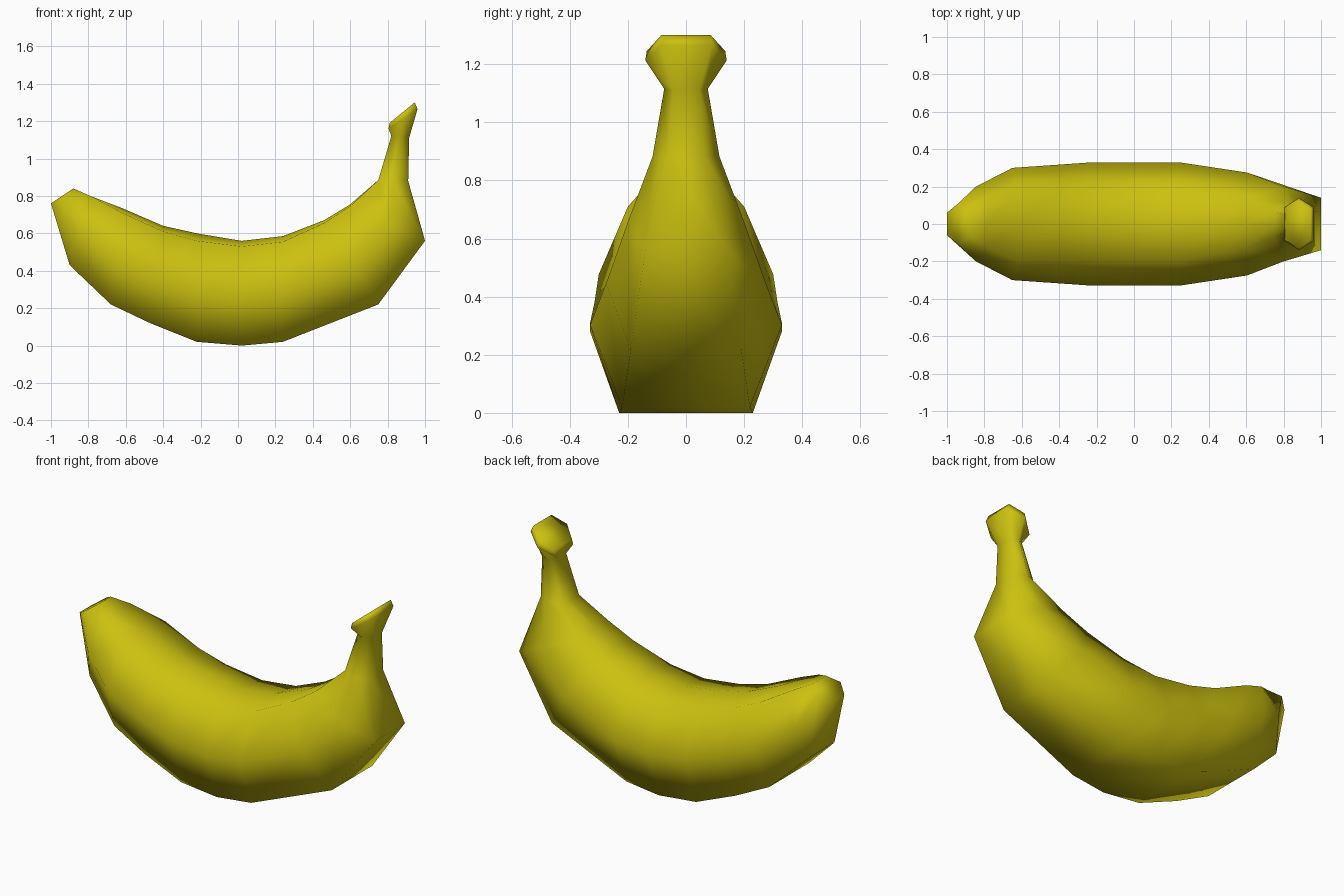
import bpy, bmesh

# Cross-sections from blossom tip to stalk:
# (outer x, z, half width), (inner x, z, half width), side half width, inner ridge height
rings = [
    ((-1.00, 0.76, 0.06), (-0.88, 0.84, 0.06), 0.11, 0.0),
    ((-0.90, 0.43, 0.11), (-0.79, 0.80, 0.12), 0.20, 0.0),
    ((-0.68, 0.22, 0.19), (-0.62, 0.735, 0.20), 0.30, 0.025),
    ((-0.47, 0.12, 0.21), (-0.40, 0.64, 0.20), 0.315, 0.03),
    ((-0.22, 0.02, 0.22), (-0.22, 0.60, 0.20), 0.33, 0.04),
    ((0.02, 0.00, 0.23), (0.02, 0.56, 0.20), 0.33, 0.03),
    ((0.24, 0.02, 0.22), (0.24, 0.585, 0.20), 0.33, 0.03),
    ((0.75, 0.22, 0.19), (0.46, 0.67, 0.16), 0.275, 0.015),
    ((1.00, 0.56, 0.14), (0.60, 0.755, 0.13), 0.20, 0.01),
    ((0.91, 0.88, 0.065), (0.75, 0.885, 0.065), 0.115, 0.0),
    ((0.915, 1.11, 0.045), (0.82, 1.12, 0.045), 0.075, 0.0),
    ((0.96, 1.265, 0.09), (0.805, 1.16, 0.09), 0.14, 0.0),
    ((0.945, 1.30, 0.085), (0.81, 1.19, 0.085), 0.135, 0.0),
]

bm = bmesh.new()


def section(outer, inner, side, ridge):
    """Hexagonal ring with a soft ridge along the inner curve."""
    (ox, oz, ow), (ix, iz, iw) = outer, inner
    mx, mz = (ox + ix) / 2, (oz + iz) / 2
    pts = [(ox, -ow, oz), (mx, -side, mz), (ix, -iw, iz - ridge), (ix, 0, iz),
           (ix, iw, iz - ridge), (mx, side, mz), (ox, ow, oz)]
    return [bm.verts.new(p) for p in pts]


# Skin the sections and close both ends
loops = [section(*r) for r in rings]
for a, b in zip(loops, loops[1:]):
    for i in range(len(a)):
        j = (i + 1) % len(a)
        bm.faces.new((a[i], a[j], b[j], b[i]))
bm.faces.new(loops[0])
bm.faces.new(loops[-1])
bmesh.ops.recalc_face_normals(bm, faces=bm.faces)
for f in bm.faces:
    f.smooth = True

mesh = bpy.data.meshes.new("banana")
bm.to_mesh(mesh)
bm.free()
banana = bpy.data.objects.new("banana", mesh)
bpy.context.collection.objects.link(banana)

# Yellow peel
peel = bpy.data.materials.new("yellow_peel")
peel.diffuse_color = (0.60, 0.53, 0.005, 1)
mesh.materials.append(peel)
